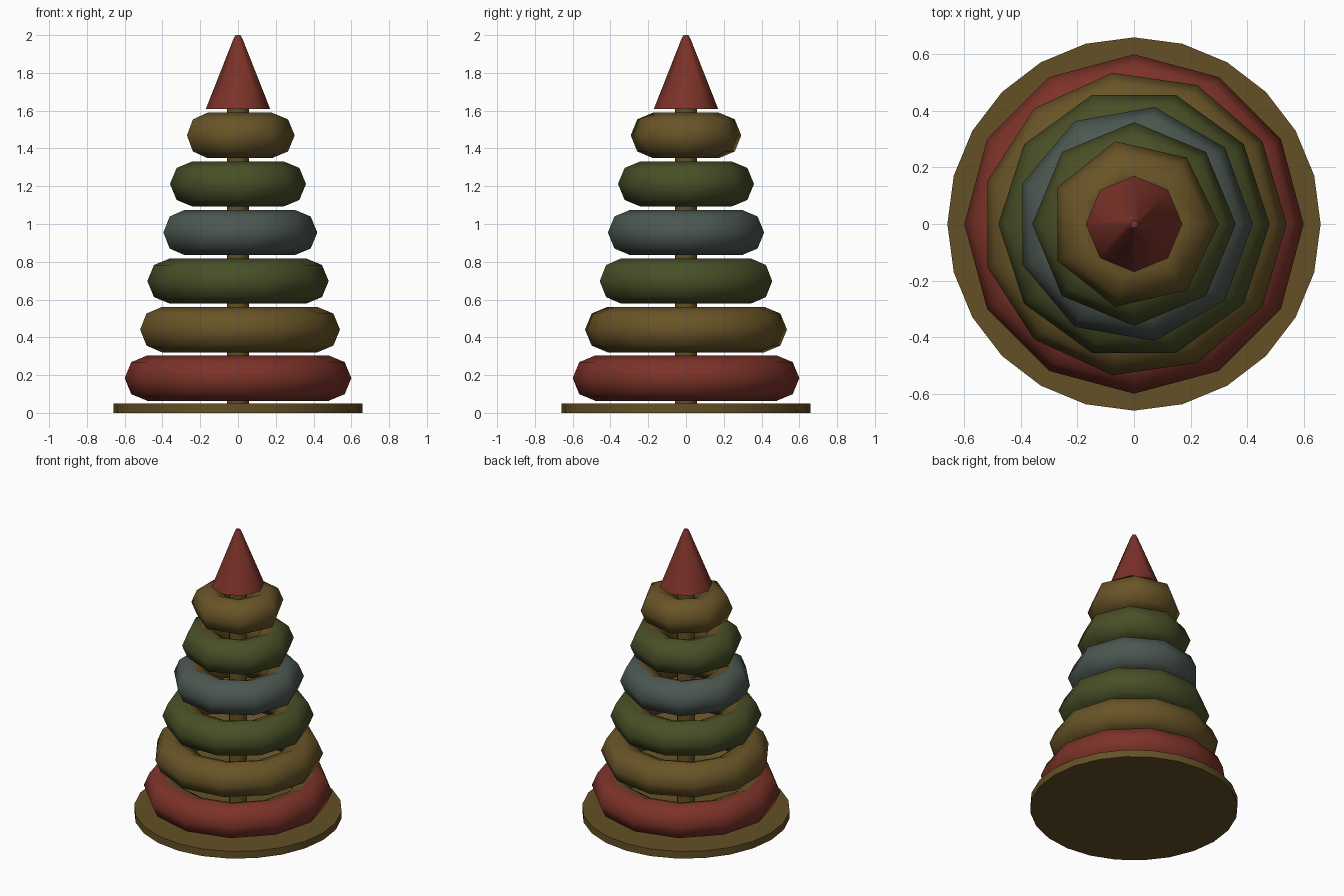
import bpy
import math

cube = bpy.data.objects.get("Cube")
if cube:
    bpy.data.objects.remove(cube, do_unlink=True)


def material(name, r, g, b):
    m = bpy.data.materials.new(name)
    m.use_nodes = True
    m.diffuse_color = (r, g, b, 1)
    bsdf = m.node_tree.nodes["Principled BSDF"]
    bsdf.inputs["Base Color"].default_value = (r, g, b, 1)
    bsdf.inputs["Roughness"].default_value = 0.8
    return m


red = material("brick red", 0.2, 0.032, 0.022)
yellow = material("ochre yellow", 0.14, 0.089, 0.02)
green = material("olive green", 0.066, 0.077, 0.02)
blue = material("slate blue", 0.072, 0.096, 0.083)
wood = material("bare wood", 0.125, 0.08, 0.018)


def finish(name, mats, angle):
    ob = bpy.context.object
    ob.name = name
    for m in mats:
        ob.data.materials.append(m)
    bpy.ops.object.shade_smooth_by_angle(angle=math.radians(angle))
    return ob


def tapered(name, mat, sides, r1, r2, z1, z2, angle):
    bpy.ops.mesh.primitive_cone_add(vertices=sides, radius1=r1, radius2=r2,
                                    depth=z2 - z1, location=(0, 0, (z1 + z2) / 2))
    return finish(name, [mat], angle)


# Base disc and centre pole
tapered("base", wood, 24, 0.66, 0.66, 0, 0.05, 40)
tapered("pole", wood, 12, 0.058, 0.058, 0.04, 1.65, 40)

# Stacked rings, each smaller and with one side fewer than the one below
TUBE = 0.12
rings = [("red_ring", red), ("large_yellow_ring", yellow), ("large_green_ring", green),
         ("blue_ring", blue), ("small_green_ring", green), ("small_yellow_ring", yellow)]
for i, (name, paint) in enumerate(rings):
    major = 0.48 - 0.06 * i
    bpy.ops.mesh.primitive_torus_add(major_segments=12 - i, minor_segments=8,
                                     major_radius=major, minor_radius=TUBE,
                                     location=(0, 0, 0.184 + 0.257 * i))
    ring = finish(name, [paint, wood], 80)
    # The inner half of every ring is unpainted
    for face in ring.data.polygons:
        face.material_index = int(face.center.xy.length < major)

# Pointed cap with a slightly blunted tip
tapered("cap", red, 8, 0.17, 0.024, 1.61, 1.98, 60)
tapered("cap_tip", red, 8, 0.024, 0.014, 1.98, 2.0, 60)
